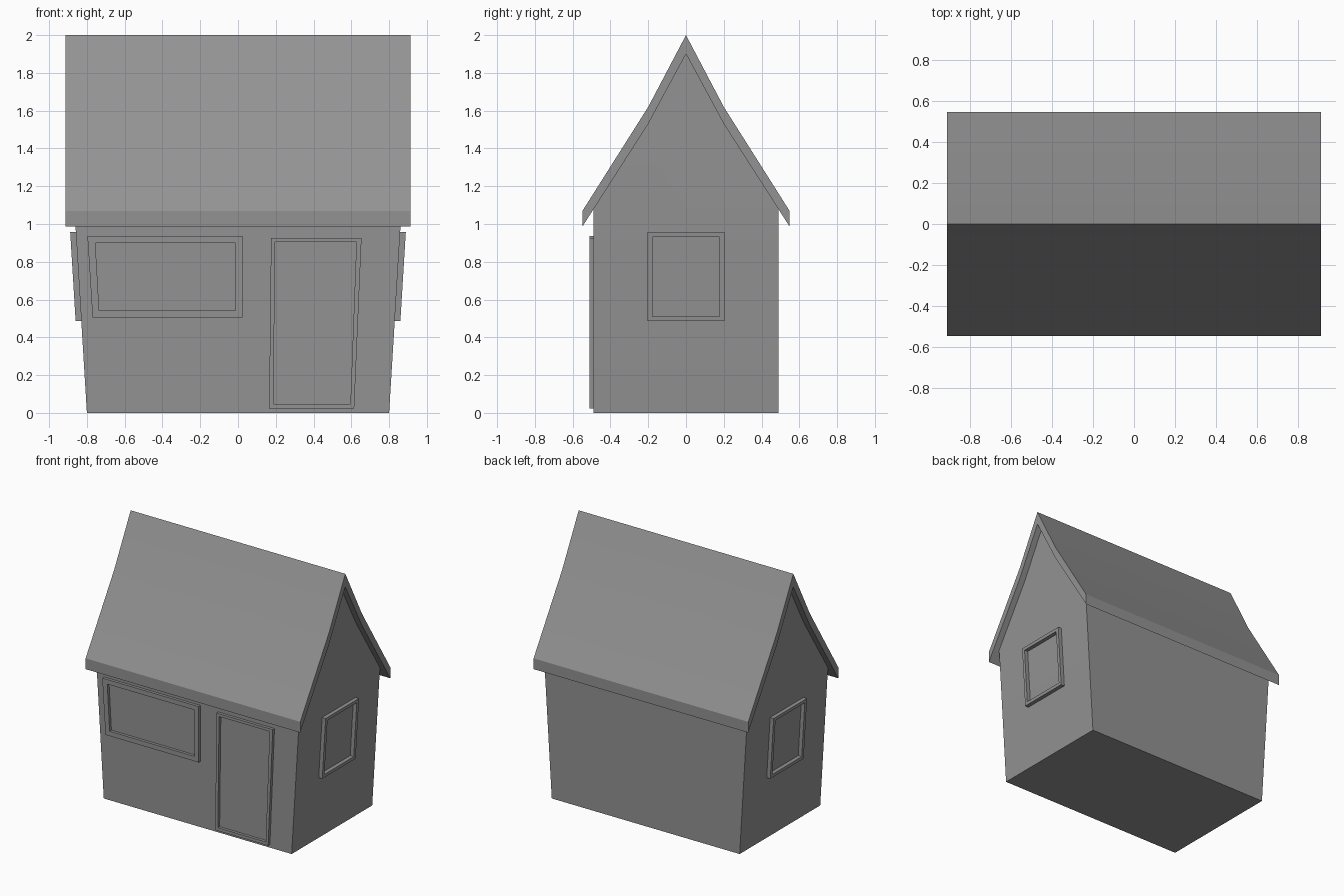
import bpy
from math import radians

if "Cube" in bpy.data.objects:
    bpy.data.objects.remove(bpy.data.objects["Cube"])

# Dark grey used on every part
grey = bpy.data.materials.new("dark_grey")
grey.diffuse_color = (0.29, 0.29, 0.29, 1)
grey.use_nodes = True
grey.node_tree.nodes["Principled BSDF"].inputs["Base Color"].default_value = grey.diffuse_color


def make_object(name, verts, faces):
    mesh = bpy.data.meshes.new(name)
    mesh.from_pydata(verts, [], faces)
    mesh.validate()
    mesh.materials.append(grey)
    obj = bpy.data.objects.new(name, mesh)
    bpy.context.collection.objects.link(obj)
    bpy.ops.object.select_all(action='DESELECT')
    obj.select_set(True)
    bpy.context.view_layer.objects.active = obj
    bpy.ops.object.mode_set(mode='EDIT')
    bpy.ops.mesh.select_all(action='SELECT')
    bpy.ops.mesh.normals_make_consistent(inside=False)
    bpy.ops.object.mode_set(mode='OBJECT')
    bpy.ops.object.shade_smooth_by_angle(angle=radians(30))
    return obj


def wall_x(z):
    # Side walls lean outwards as they rise
    return 0.80 + 0.061 * z


def frame(name, outer, inner, place, depth):
    # Four-sided ring standing off a wall; place(u, z, d) maps it into space
    verts = [place(u, z, d) for d in (-0.01, depth) for loop in (outer, inner) for u, z in loop]
    faces = []
    for i in range(4):
        j = (i + 1) % 4
        for a, b in ((0, 4), (4, 12), (12, 8), (8, 0)):
            faces.append((a + i, a + j, b + j, b + i))
    return make_object(name, verts, faces)


# House body: leaning side walls, upright gables tucked just into the roof
EAVE = 1.07
profile = [(-0.49, 0), (0.49, 0), (0.49, EAVE), (0.49, 1.085),
           (0.2, 1.54), (0, 1.91), (-0.2, 1.54), (-0.49, 1.085), (-0.49, EAVE)]
n = len(profile)
verts = [(s * wall_x(min(z, EAVE)), y, z) for s in (-1, 1) for y, z in profile]
faces = [(i, (i + 1) % n, (i + 1) % n + n, i + n) for i in range(n)]
for k in (0, n):
    faces.append((k, k + 1, k + 2, k + 8))
    faces.append(tuple(k + i for i in range(2, 9)))
make_object("house_body", verts, faces)

# Roof: bent chevron slab with vertical eave edges
outer = [(-0.548, 1.07), (-0.2, 1.62), (0, 2.0), (0.2, 1.62), (0.548, 1.07)]
inner = [(-0.548, 0.987), (-0.2, 1.53), (0, 1.90), (0.2, 1.53), (0.548, 0.987)]
verts = [(x, y, z) for x in (-0.914, 0.914) for loop in (outer, inner) for y, z in loop]
faces = [(0, 5, 15, 10), (4, 9, 19, 14)]
for i in range(4):
    for a, b in ((0, 10), (10, 15), (15, 5), (5, 0)):
        faces.append((a + i, a + i + 1, b + i + 1, b + i))
make_object("roof", verts, faces)


# Front door and window frames
def on_front(u, z, d):
    return (u, -0.49 - d, z)


frame("door_frame",
      [(0.165, 0.023), (0.615, 0.023), (0.654, 0.927), (0.175, 0.927)],
      [(0.187, 0.047), (0.595, 0.047), (0.627, 0.905), (0.197, 0.905)], on_front, 0.022)
frame("front_window_frame",
      [(-0.77, 0.506), (0.024, 0.506), (0.024, 0.936), (-0.797, 0.936)],
      [(-0.735, 0.543), (-0.013, 0.543), (-0.013, 0.9), (-0.755, 0.9)], on_front, 0.022)

# Matching window frames on both side walls
for side, s in (("left", -1), ("right", 1)):
    frame(side + "_window_frame",
          [(-0.203, 0.486), (0.203, 0.486), (0.203, 0.957), (-0.203, 0.957)],
          [(-0.178, 0.511), (0.178, 0.511), (0.178, 0.932), (-0.178, 0.932)],
          lambda u, z, d, s=s: (s * (wall_x(z) + d), u, z), 0.03)
